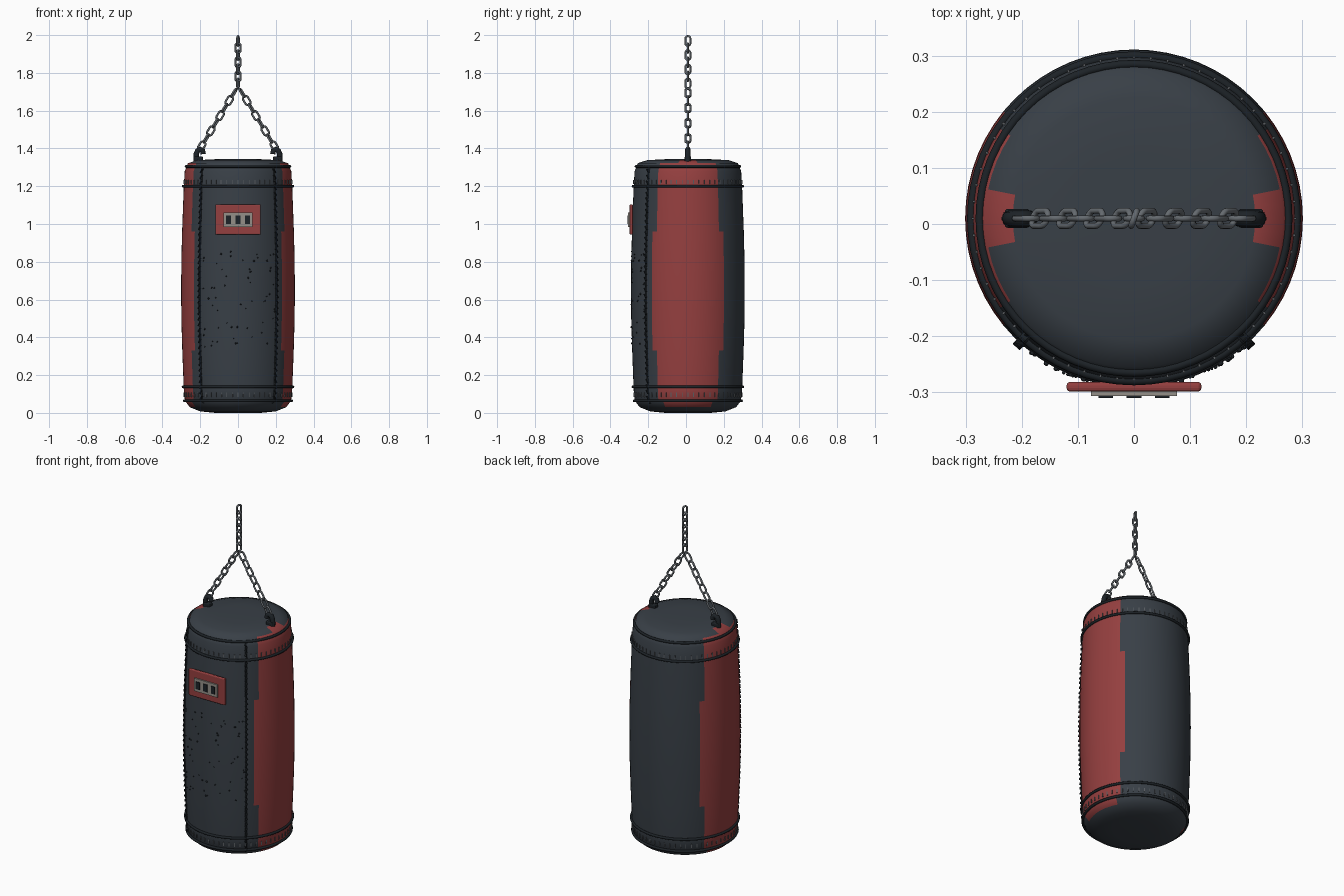
import bpy, bmesh, math, random
from math import sin, cos, pi, radians
from mathutils import Matrix, Vector

random.seed(4)
cube = bpy.data.objects.get("Cube")
if cube:
    bpy.data.objects.remove(cube, do_unlink=True)

CY = 0.01       # bag axis, set back a little to balance the front badge
SEGMENTS = 64


def material(name, *rgb):
    m = bpy.data.materials.new(name)
    m.use_nodes = True
    m.diffuse_color = (*rgb, 1)
    m.node_tree.nodes["Principled BSDF"].inputs["Base Color"].default_value = (*rgb, 1)
    return m


slate = material("slate leather", 0.04, 0.05, 0.062)
red = material("red leather", 0.3, 0.05, 0.05)
black = material("black trim", 0.012, 0.016, 0.02)
steel = material("chain steel", 0.13, 0.145, 0.16)
silver = material("warm silver", 0.3, 0.28, 0.25)
thread = material("grey thread", 0.1, 0.11, 0.12)


def add(name, mesh, *mats, smooth=True):
    obj = bpy.data.objects.new(name, mesh)
    bpy.context.collection.objects.link(obj)
    for m in mats:
        mesh.materials.append(m)
    mesh.polygons.foreach_set("use_smooth", [smooth] * len(mesh.polygons))
    return obj


def from_bmesh(name, bm, *mats, smooth=True):
    mesh = bpy.data.meshes.new(name)
    bm.to_mesh(mesh)
    bm.free()
    return add(name, mesh, *mats, smooth=smooth)


def tube_mesh(name, points, radius, cyclic=False):
    curve = bpy.data.curves.new(name, "CURVE")
    curve.dimensions = "3D"
    curve.bevel_depth = radius
    curve.bevel_resolution = 2
    curve.use_fill_caps = True
    spline = curve.splines.new("POLY")
    spline.points.add(len(points) - 1)
    for p, co in zip(spline.points, points):
        p.co = (*co, 1)
    spline.use_cyclic_u = cyclic
    temp = bpy.data.objects.new(name, curve)
    mesh = bpy.data.meshes.new_from_object(temp)
    bpy.data.objects.remove(temp)
    bpy.data.curves.remove(curve)
    return mesh


def box(name, centre, size, mat, bevel=0.0):
    bm = bmesh.new()
    bmesh.ops.create_cube(bm, size=1, matrix=Matrix.Translation(centre) @ Matrix.Diagonal((*size, 1)))
    if bevel:
        bmesh.ops.bevel(bm, geom=bm.edges[:], offset=bevel, segments=3, profile=0.5, affect="EDGES")
    return from_bmesh(name, bm, mat, smooth=False)


# Bag body: a lathed profile of (radius, height)
profile = [(0.12, 0.0), (0.2, 0.008), (0.255, 0.03), (0.281, 0.064), (0.287, 0.12),
           (0.295, 0.33), (0.3, 0.5), (0.301, 0.65), (0.3, 0.8), (0.296, 0.96),
           (0.287, 1.2), (0.282, 1.28), (0.265, 1.322), (0.216, 1.338), (0.12, 1.343)]


def bag_radius(z):
    for (r0, z0), (r1, z1) in zip(profile, profile[1:]):
        if z <= z1:
            return r0 + (r1 - r0) * (z - z0) / (z1 - z0)
    return profile[-1][0]


def on_bag(angle, z, lift=0.0):
    r = bag_radius(z) + lift
    return Vector((r * cos(angle), CY + r * sin(angle), z))


bm = bmesh.new()
rings = []
for r, z in profile:
    rings.append([bm.verts.new((r * cos(a), CY + r * sin(a), z))
                  for a in (2 * pi * i / SEGMENTS for i in range(SEGMENTS))])
for low, high in zip(rings, rings[1:]):
    for i in range(SEGMENTS):
        j = (i + 1) % SEGMENTS
        bm.faces.new((low[i], low[j], high[j], high[i]))
bm.faces.new(rings[0][::-1])
bm.faces.new(rings[-1])
# Red side panels cover the faces far out to either side
for f in bm.faces:
    f.material_index = int(abs(f.calc_center_median().x) > 0.2342)
from_bmesh("bag_body", bm, slate, red)

# Piping rings round both ends
for name, z in (("top_piping", 1.305), ("upper_band_piping", 1.2),
                ("lower_band_piping", 0.138), ("bottom_piping", 0.064)):
    loop = [on_bag(2 * pi * i / SEGMENTS, z, 0.003) for i in range(SEGMENTS)]
    add(name, tube_mesh(name, loop, 0.0075, True), black)


# Small pieces laid on the bag surface: place = (angle, height, sideways slant)
def scatter(name, places, size, mat):
    bm = bmesh.new()
    for a, z, slant in places:
        m = (Matrix.Translation(on_bag(a, z, 0.001)) @ Matrix.Rotation(a, 4, "Z")
             @ Matrix.Rotation(slant, 4, "X") @ Matrix.Diagonal((*size, 1)))
        bmesh.ops.create_cube(bm, size=1, matrix=m)
    return from_bmesh(name, bm, mat, smooth=False)


for name, z in (("upper_stitches", 1.222), ("lower_stitches", 0.096)):
    scatter(name, [(2 * pi * i / 60, z, 0) for i in range(60)], (0.006, 0.004, 0.022), thread)

# Front seams with slanted stitching
for side, sign in (("left", 1), ("right", -1)):
    angle = -pi / 2 + sign * radians(42.5)
    path = [on_bag(angle, 0.05 + 1.26 * i / 40) for i in range(41)]
    add(side + "_seam", tube_mesh(side + "_seam", path, 0.005), black)
    scatter(side + "_seam_stitches",
            [(angle, 0.08 + i * 0.03, radians(35) * sign) for i in range(41)],
            (0.018, 0.005, 0.022), black)

# Raised grip pimples on the striking face
bm = bmesh.new()
for i in range(60):
    a = -pi / 2 + random.uniform(-0.72, 0.72)
    p = on_bag(a, random.uniform(0.32, 0.86), 0.001)
    bmesh.ops.create_icosphere(bm, subdivisions=1, radius=random.uniform(0.003, 0.006),
                               matrix=Matrix.Translation(p))
from_bmesh("grip_pimples", bm, black)

# Front badge with plate and three dark windows
box("badge_backing", (0, -0.29, 1.024), (0.24, 0.017, 0.16), red, 0.006)
box("badge_plate", (0, -0.302, 1.022), (0.154, 0.009, 0.076), silver)
for side, x in (("right", -0.05), ("middle", 0), ("left", 0.05)):
    box(side + "_badge_window", (x, -0.307, 1.022), (0.026, 0.006, 0.044), black)

# Chain links, alternately flat and crossed
outline = []
for i in range(20):
    a = 2 * pi * (i + 0.5) / 20
    outline.append((0.0145 * cos(a), 0, 0.0145 * sin(a) + math.copysign(0.011, sin(a))))
link_mesh = tube_mesh("chain_link", outline, 0.0055, True)
link_mesh.materials.append(steel)


def link(name, x, z, tilt, crossed):
    obj = add(name, link_mesh)
    obj.matrix_world = (Matrix.Translation((x, CY, z)) @ Matrix.Rotation(tilt, 4, "Y")
                        @ Matrix.Rotation(radians(70 if crossed else 0), 4, "Z"))


SLOPE = 1.65
for side, sign in (("left", 1), ("right", -1)):
    for k in range(8):
        x = 0.022 + 0.0243 * k
        link(f"{side}_chain_link_{k + 1}", sign * x, 1.73 - SLOPE * x,
             -sign * math.atan(1 / SLOPE), k % 2 == 0)
    # Anchor staple on the lid
    hook = [(0.222, 1.325), (0.221, 1.37), (0.214, 1.388), (0.2, 1.395),
            (0.187, 1.388), (0.185, 1.37)]
    add(side + "_anchor", tube_mesh(side + "_anchor", [(sign * x, CY, z) for x, z in hook], 0.0145), black)
    box(side + "_anchor_base", (sign * 0.208, CY, 1.343), (0.045, 0.034, 0.03), black, 0.006)
for k in range(7):
    link(f"hanging_chain_link_{k + 1}", 0, 1.969 - 0.0375 * k, 0, k % 2 == 0)
